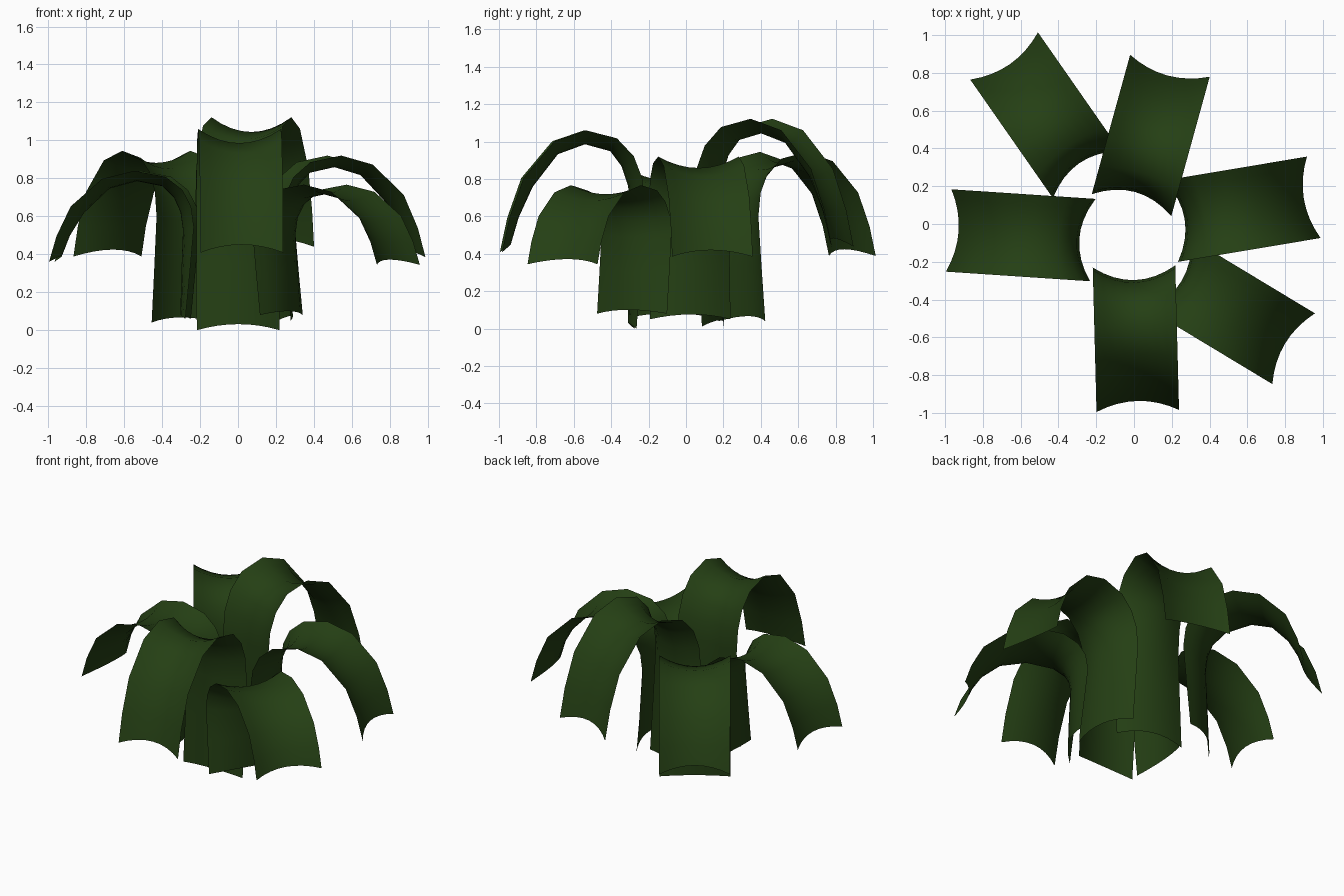
import bpy, math

if "Cube" in bpy.data.objects:
    bpy.data.objects.remove(bpy.data.objects["Cube"])

# Arch of the strip, as (distance outward, height as a fraction of the rise)
EDGE = [(.045, 0), (.02, .33), (0, .62), (.015, .76), (.06, .87), (.15, .96),
        (.315, 1), (.485, .945), (.65, .76), (.725, .56), (.765, .385)]
MIDDLE = [(.085, .03), (.08, .33), (.072, .6), (.085, .72), (.12, .82), (.18, .895),
          (.315, .93), (.46, .88), (.595, .715), (.67, .56), (.712, .425)]
WIDTH, ACROSS = 0.437, 8

green = bpy.data.materials.new("leaf_green")
green.diffuse_color = (0.018, 0.05, 0.007, 1)
green.use_nodes = True
green.node_tree.nodes["Principled BSDF"].inputs["Base Color"].default_value = green.diffuse_color


def leaf(name, x, y, angle, base, top):
    """Channel-shaped strip that rises, arches over and droops."""
    a = math.radians(angle)
    c, s = math.cos(a), math.sin(a)
    verts, faces = [], []
    for (eu, ez), (mu, mz) in zip(EDGE, MIDDLE):
        for j in range(ACROSS + 1):
            t = 2 * j / ACROSS - 1
            w = 1 - t * t
            u = eu + (mu - eu) * w
            z = base + (top - base) * (ez + (mz - ez) * w)
            v = t * WIDTH / 2
            verts.append((x + u * c - v * s, y + u * s + v * c, z))
    n = ACROSS + 1
    for i in range(len(EDGE) - 1):
        for j in range(ACROSS):
            k = i * n + j
            faces.append((k, k + n, k + n + 1, k + 1))
    mesh = bpy.data.meshes.new(name)
    mesh.from_pydata(verts, [], faces)
    mesh.materials.append(green)
    for p in mesh.polygons:
        p.use_smooth = True
    ob = bpy.data.objects.new(name, mesh)
    bpy.context.collection.objects.link(ob)


# Six leaves: foot position, heading, foot height, crest height
leaf("front_leaf", 0.0, -0.225, -88.5, 0.0, 1.06)
leaf("front_right_leaf", 0.19, -0.265, -31.1, 0.08, 0.767)
leaf("right_leaf", 0.197, 0.015, 9.5, 0.05, 0.92)
leaf("back_leaf", -0.013, 0.10, 74.6, 0.012, 1.122)
leaf("back_left_leaf", -0.25, 0.262, 124.9, 0.04, 0.945)
leaf("left_leaf", -0.218, -0.085, 176.2, 0.06, 0.84)
